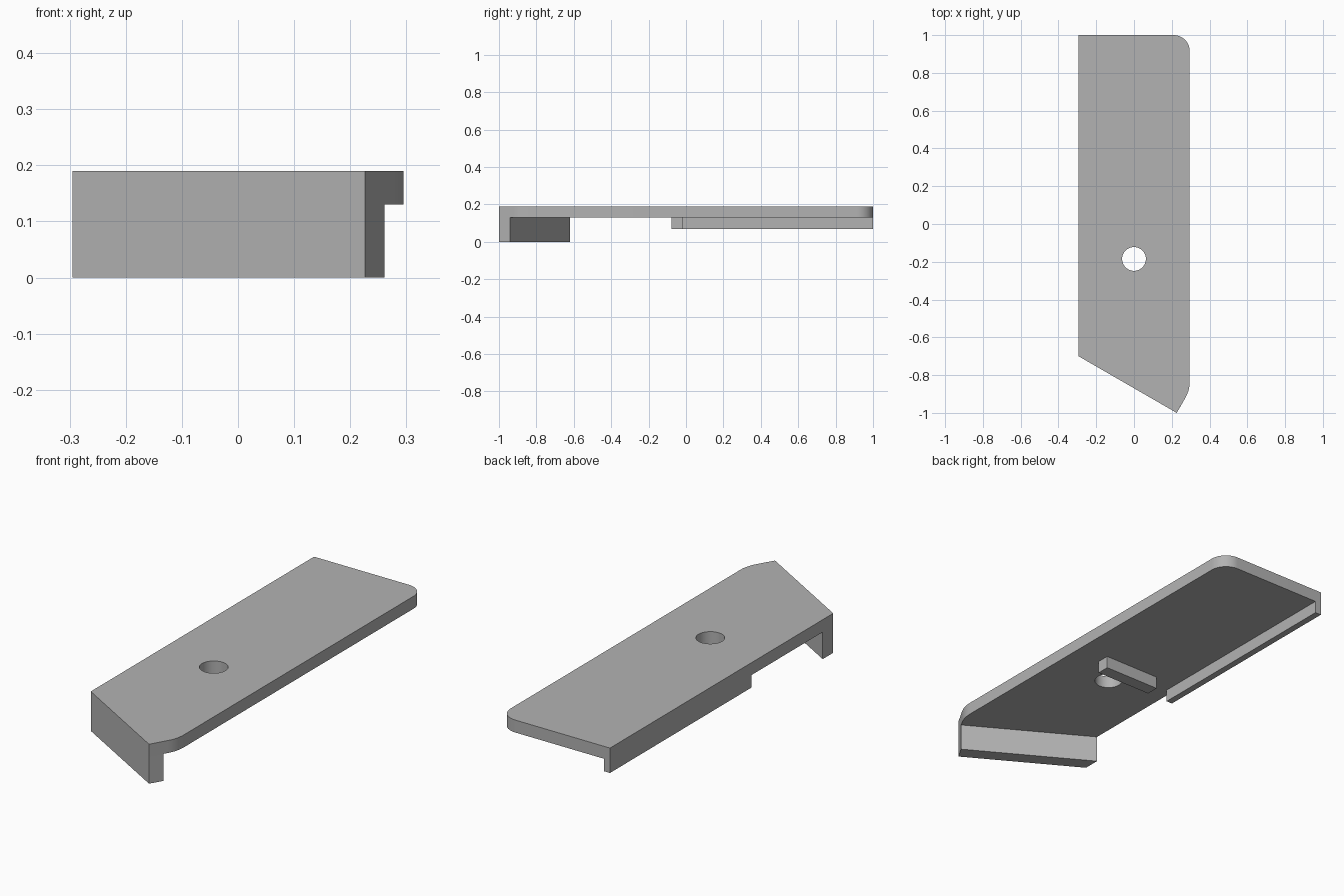
import bpy, bmesh
from math import sin, cos, radians, sqrt

cube = bpy.data.objects.get("Cube")
if cube:
    bpy.data.objects.remove(cube, do_unlink=True)

grey = bpy.data.materials.new("plain grey")
grey.use_nodes = True
colour = (0.45, 0.45, 0.45, 1)
grey.diffuse_color = colour
grey.node_tree.nodes["Principled BSDF"].inputs["Base Color"].default_value = colour


def arc(cx, cy, r, start, end, steps):
    angles = [radians(start + (end - start) * i / steps) for i in range(steps + 1)]
    return [(cx + r * cos(a), cy + r * sin(a)) for a in angles]


def prism(name, outline, low, high):
    """Extrude a counter-clockwise plan outline between two heights."""
    bm = bmesh.new()
    face = bm.faces.new([bm.verts.new((x, y, low)) for x, y in outline])
    top = bmesh.ops.extrude_face_region(bm, geom=[face])["geom"]
    for v in top:
        if isinstance(v, bmesh.types.BMVert):
            v.co.z = high
    bmesh.ops.recalc_face_normals(bm, faces=bm.faces)
    mesh = bpy.data.meshes.new(name)
    bm.to_mesh(mesh)
    bm.free()
    mesh.materials.append(grey)
    obj = bpy.data.objects.new(name, mesh)
    bpy.context.collection.objects.link(obj)
    return obj


def box(name, x0, x1, y0, y1, low, high):
    return prism(name, [(x0, y0), (x1, y0), (x1, y1), (x0, y1)], low, high)


SIDE, TIP, UNDER, TOP = 0.295, 0.226, 0.13, 0.19
SLOPE = 1 / sqrt(3)                      # slanted front edge, 30 degrees
left_y = -1 + (SIDE + TIP) * SLOPE

# Main plate: slanted front, softened front corner, rounded back corner
bend_r, round_r = 0.17, 0.085
bend_y = -1 + (SIDE - TIP) / SLOPE + bend_r * sin(radians(15)) / cos(radians(15))
outline = ([(-SIDE, left_y), (TIP, -1)]
           + arc(SIDE - bend_r, bend_y, bend_r, -30, 0, 8)
           + arc(SIDE - round_r, 1 - round_r, round_r, 0, 90, 16)
           + [(-SIDE, 1)])
plate = prism("plate", outline, UNDER, TOP)

# Round through hole
cutter = prism("hole_cutter", arc(0, -0.185, 0.063, 0, 352.5, 47), 0.1, 0.25)
cutter.hide_render = True
cutter.hide_set(True)
cut = plate.modifiers.new("hole", "BOOLEAN")
cut.operation = "DIFFERENCE"
cut.solver = "EXACT"
cut.object = cutter
bpy.context.view_layer.objects.active = plate
plate.select_set(True)
bpy.ops.object.modifier_apply(modifier=cut.name)
bpy.data.objects.remove(cutter, do_unlink=True)
bpy.ops.object.shade_smooth_by_angle(angle=radians(25))

# Slanted front lip hanging below the plate
inner_x, inner_y = TIP + 0.035, -0.94
prism("front_lip", [(-SIDE, left_y), (TIP, -1), (inner_x, inner_y),
                    (-SIDE, inner_y + (inner_x + SIDE) * SLOPE)], 0, UNDER)

# Rail under the straight side, and the short cross bar
box("side_rail", -SIDE, -SIDE + 0.032, -0.077, 1, 0.07, UNDER)
box("cross_bar", -0.15, 0.15, -0.077, -0.015, 0.07, UNDER)
